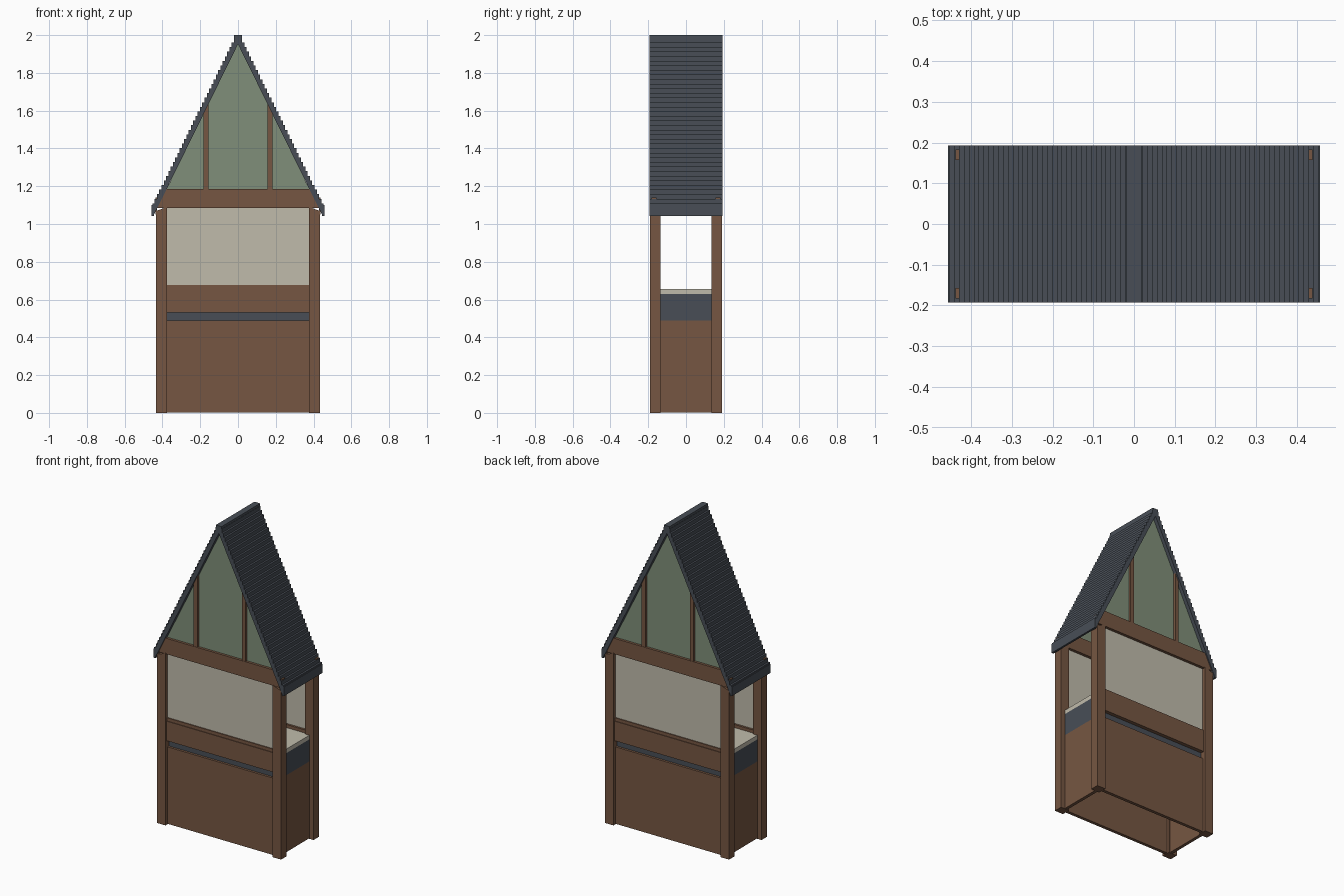
import bpy
import bmesh

cube = bpy.data.objects.get("Cube")
if cube:
    bpy.data.objects.remove(cube, do_unlink=True)


def make_material(name, rgb):
    mat = bpy.data.materials.new(name)
    mat.use_nodes = True
    mat.diffuse_color = (*rgb, 1)
    mat.node_tree.nodes["Principled BSDF"].inputs["Base Color"].default_value = (*rgb, 1)
    return mat


wood = make_material("brown wood", (0.182, 0.094, 0.054))
slate = make_material("dark slate", (0.065, 0.076, 0.094))
cream = make_material("cream", (0.53, 0.50, 0.41))
green = make_material("sage green", (0.215, 0.275, 0.192))


def prism(name, outline, y0, y1, mat):
    """Extrude an outline of (x, z) points from y0 to y1."""
    bm = bmesh.new()
    face = bm.faces.new([bm.verts.new((x, y0, z)) for x, z in outline])
    ext = bmesh.ops.extrude_face_region(bm, geom=[face])
    verts = [v for v in ext["geom"] if isinstance(v, bmesh.types.BMVert)]
    bmesh.ops.translate(bm, verts=verts, vec=(0, y1 - y0, 0))
    bmesh.ops.recalc_face_normals(bm, faces=bm.faces)
    mesh = bpy.data.meshes.new(name)
    bm.to_mesh(mesh)
    bm.free()
    mesh.materials.append(mat)
    obj = bpy.data.objects.new(name, mesh)
    bpy.context.collection.objects.link(obj)
    return obj


def box(name, x, y, z, mat):
    return prism(name, [(x[0], z[0]), (x[1], z[0]), (x[1], z[1]), (x[0], z[1])], *y, mat)


def flip(s, a, b):
    return tuple(sorted((s * a, s * b)))


SLOPE = 2.03
ROOF_Y = (-0.193, 0.193)


def underside(x):
    return 1.952 - SLOPE * abs(x)


# Corner posts, with pegs that come through the roof
for sx, side in ((1, "left"), (-1, "right")):
    for sy, end in ((-1, "front"), (1, "back")):
        prism(f"{end}_{side}_post",
              [(sx * 0.375, 0), (sx * 0.435, 0), (sx * 0.435, underside(0.435)),
               (sx * 0.375, 1.09)],
              *flip(sy, 0.135, 0.19), wood)
        box(f"{end}_{side}_peg", flip(sx, 0.429, 0.438), flip(sy, 0.157, 0.183),
            (1.05, 1.14), wood)

# Front and back walls
for s, end in ((-1, "front"), (1, "back")):
    box(f"{end}_lower_panel", (-0.376, 0.376), flip(s, 0.15, 0.17), (0.003, 0.49), wood)
    box(f"{end}_counter_board", (-0.376, 0.376), flip(s, 0.148, 0.178), (0.532, 0.656), wood)
    box(f"{end}_sill", (-0.376, 0.376), flip(s, 0.145, 0.174), (0.656, 0.676), wood)
    box(f"{end}_window_panel", (-0.376, 0.376), flip(s, 0.158, 0.168), (0.676, 1.09), cream)
    prism(f"{end}_beam",
          [(-0.428, 1.085), (0.428, 1.085), (0.378, 1.185), (-0.378, 1.185)],
          *flip(s, 0.14, 0.186), wood)
    # Gable pane and studs under the roof slope
    prism(f"{end}_gable_pane", [(-0.38, 1.18), (0.38, 1.18), (0, 1.955)],
          *flip(s, 0.158, 0.17), green)
    for sx, side in ((1, "left"), (-1, "right")):
        prism(f"{end}_{side}_stud",
              [(sx * 0.156, 1.18), (sx * 0.182, 1.18),
               (sx * 0.182, underside(0.182)), (sx * 0.156, underside(0.156))],
              *flip(s, 0.148, 0.184), wood)

# End panels and inner counter
for s, side in ((1, "left"), (-1, "right")):
    box(f"{side}_end_panel", flip(s, 0.385, 0.405), (-0.15, 0.15), (0.003, 0.49), wood)
box("counter_core", (-0.405, 0.405), (-0.155, 0.155), (0.49, 0.63), slate)
box("counter_top", (-0.405, 0.405), (-0.147, 0.147), (0.63, 0.656), cream)

# Roof slopes with stepped courses
COURSES = 37
rise = (1.985 - 1.085) / COURSES
run = rise / SLOPE
for s, side in ((1, "left"), (-1, "right")):
    outline = [(0, underside(0)), (s * 0.445, underside(0.445))]
    for i in range(COURSES):
        x = s * (0.453 - i * run)
        outline += [(x, 1.085 + i * rise), (x, 1.085 + (i + 1) * rise)]
    outline.append((0, 1.985))
    prism(f"{side}_roof", outline, *ROOF_Y, slate)
    box(f"{side}_eave_board", flip(s, 0.444, 0.457), ROOF_Y, (1.043, 1.1), slate)

# Ridge cap
box("ridge_cap", (-0.02, 0.02), ROOF_Y, (1.98, 2.0), slate)
